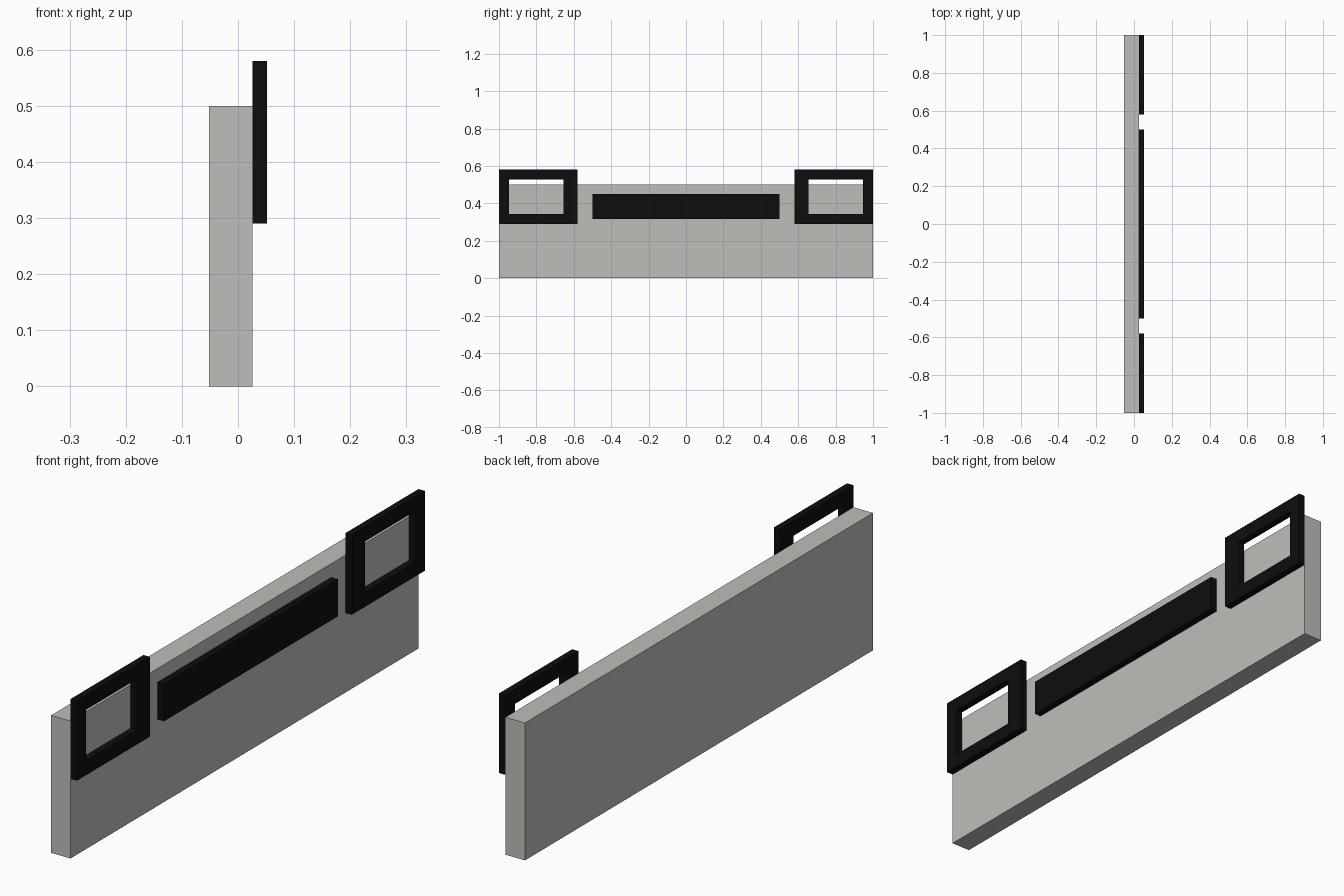
import bpy

if "Cube" in bpy.data.objects:
    bpy.data.objects.remove(bpy.data.objects["Cube"])

X_BACK, X_FACE, X_FRONT = -0.052, 0.026, 0.052


def material(name, rgb):
    m = bpy.data.materials.new(name)
    m.diffuse_color = (*rgb, 1)
    m.use_nodes = True
    m.node_tree.nodes["Principled BSDF"].inputs["Base Color"].default_value = m.diffuse_color
    return m


grey = material("light grey", (0.515, 0.52, 0.49))
black = material("black", (0.004, 0.004, 0.004))


def add_object(name, verts, faces, mat):
    mesh = bpy.data.meshes.new(name)
    mesh.from_pydata(verts, [], faces)
    mesh.materials.append(mat)
    ob = bpy.data.objects.new(name, mesh)
    bpy.context.collection.objects.link(ob)
    return ob


def ring(x, y0, y1, z0, z1):
    """Rectangle at x, counter-clockwise seen from +x."""
    return [(x, y0, z0), (x, y1, z0), (x, y1, z1), (x, y0, z1)]


def box(name, x0, x1, rect, mat):
    faces = [(3, 2, 1, 0), (4, 5, 6, 7)]
    faces += [(i, (i + 1) % 4, (i + 1) % 4 + 4, i + 4) for i in range(4)]
    return add_object(name, ring(x0, *rect) + ring(x1, *rect), faces, mat)


def frame(name, x0, x1, outer, inner, mat):
    # rings: outer back 0-3, outer front 4-7, inner back 8-11, inner front 12-15
    verts = ring(x0, *outer) + ring(x1, *outer) + ring(x0, *inner) + ring(x1, *inner)
    faces = []
    for i in range(4):
        j = (i + 1) % 4
        faces += [(i, j, j + 4, i + 4),             # outside
                  (i + 4, j + 4, j + 12, i + 12),   # front
                  (i + 12, j + 12, j + 8, i + 8),   # opening
                  (i + 8, j + 8, j, i)]             # back
    return add_object(name, verts, faces, mat)


# Main slab
box("panel", X_BACK, X_FACE, (-1, 1, 0, 0.5), grey)

# Long plate between the frames
box("centre_bar", X_FACE, X_FRONT, (-0.5, 0.5, 0.315, 0.45), black)

# Mirrored open frames at both ends, rising above the slab
for side, name in ((1, "right_frame"), (-1, "left_frame")):
    outer_y = sorted((side * 0.58, side * 1.0))
    inner_y = sorted((side * 0.655, side * 0.947))
    frame(name, X_FACE, X_FRONT, (*outer_y, 0.29, 0.58), (*inner_y, 0.342, 0.528), black)
